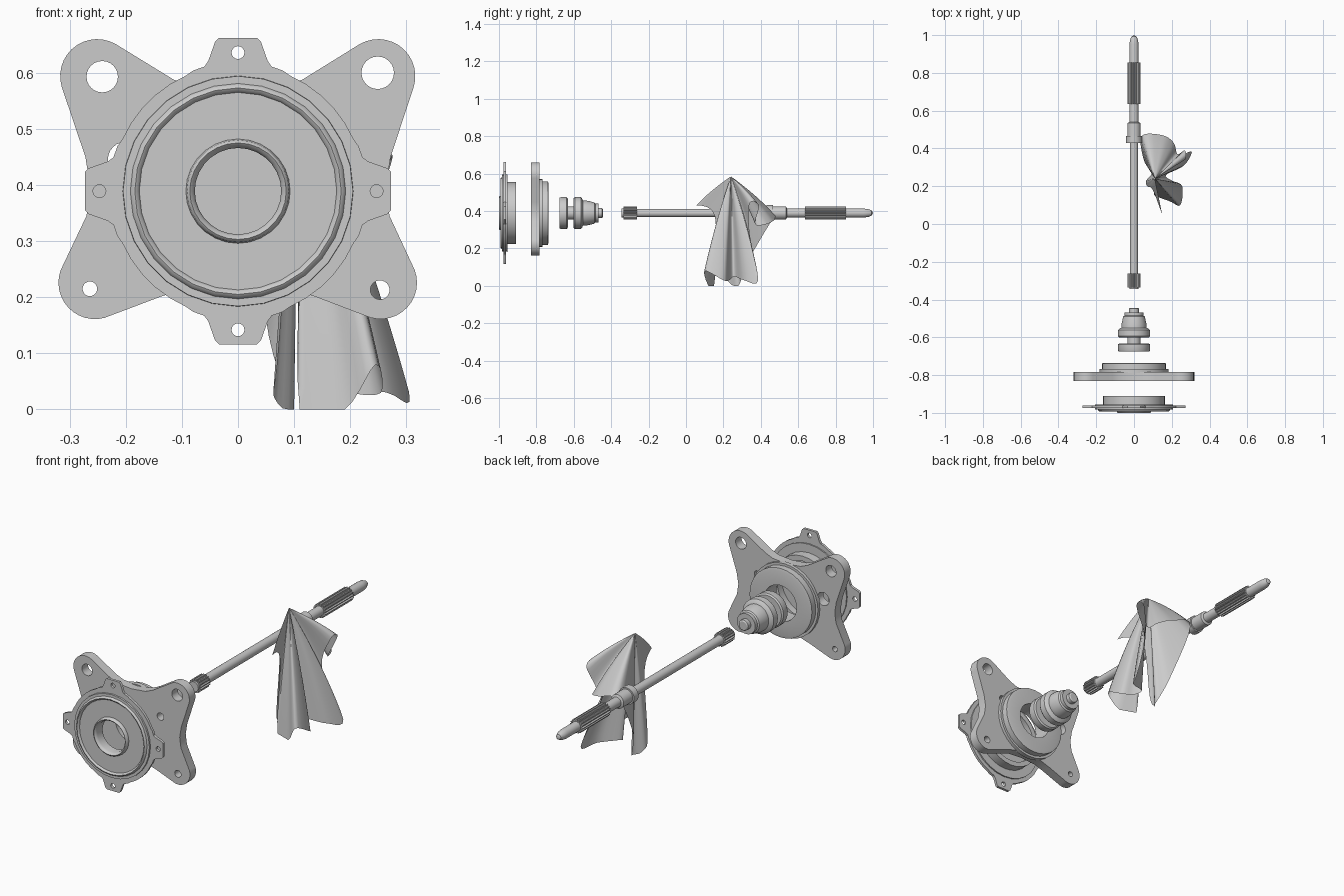
import bpy, bmesh
from math import sin, cos, pi, radians
from mathutils import Vector

if "Cube" in bpy.data.objects:
    bpy.data.objects.remove(bpy.data.objects["Cube"])

ZC = 0.389  # height of the common axis


def finish(ob, angle=30):
    bpy.ops.object.select_all(action='DESELECT')
    ob.select_set(True)
    bpy.context.view_layer.objects.active = ob
    if ob.type == 'CURVE':
        bpy.ops.object.convert(target='MESH')
        ob = bpy.context.object
    bpy.ops.object.shade_smooth_by_angle(angle=radians(angle))
    return ob


def mesh_object(name, verts, faces, angle=30):
    me = bpy.data.meshes.new(name)
    me.from_pydata(verts, [], faces)
    bm = bmesh.new()
    bm.from_mesh(me)
    bmesh.ops.remove_doubles(bm, verts=bm.verts, dist=1e-5)
    bmesh.ops.recalc_face_normals(bm, faces=bm.faces)
    bm.to_mesh(me)
    bm.free()
    ob = bpy.data.objects.new(name, me)
    bpy.context.collection.objects.link(ob)
    return finish(ob, angle)


def lathe(name, profile, closed=False, n=32, angle=30):
    """Revolve (radius, y) points round the axis."""
    m = len(profile)
    verts = [(r * cos(2 * pi * i / n), y, ZC + r * sin(2 * pi * i / n))
             for i in range(n) for r, y in profile]
    faces = [(i * m + j, i * m + (j + 1) % m,
              (i + 1) % n * m + (j + 1) % m, (i + 1) % n * m + j)
             for i in range(n) for j in range(m if closed else m - 1)]
    return mesh_object(name, verts, faces, angle)


def arc(cx, cz, r, a0=0, a1=360, n=24):
    """Arc points; a full circle omits the repeated end point."""
    k = n if a1 - a0 == 360 else n - 1
    return [(cx + r * cos(radians(a0 + (a1 - a0) * i / k)),
             cz + r * sin(radians(a0 + (a1 - a0) * i / k))) for i in range(n)]


def plate(name, loops, y0, y1):
    """Extrude an (x, z) outline with holes between two y positions."""
    cu = bpy.data.curves.new(name, 'CURVE')
    cu.dimensions = '2D'
    cu.fill_mode = 'BOTH'
    cu.extrude = (y1 - y0) / 2
    for pts in loops:
        s = cu.splines.new('POLY')
        s.points.add(len(pts) - 1)
        for p, (x, z) in zip(s.points, pts):
            p.co = (x, z, 0, 1)
        s.use_cyclic_u = True
    ob = bpy.data.objects.new(name, cu)
    bpy.context.collection.objects.link(ob)
    ob.rotation_euler = (pi / 2, 0, 0)
    ob.location = (0, (y0 + y1) / 2, 0)
    return finish(ob)


def splines(name, y0, y1, ro, ri, teeth=16):
    pts = []
    for i in range(teeth * 4):
        a = 2 * pi * (i + 0.5) / (teeth * 4)
        r = ro if i % 4 < 2 else ri
        pts.append((r * cos(a), ZC + r * sin(a)))
    return plate(name, [pts], y0, y1)


# Retainer flange with four ears
outline, holes = [], [arc(0, ZC, 0.085, n=32)]
ear = [(0.215, -0.08), (0.222, -0.06), (0.232, -0.053), (0.266, -0.041), (0.273, -0.034)]
ear += [(r, -t) for r, t in reversed(ear)]
for q in range(4):
    c, s = round(cos(q * pi / 2)), round(sin(q * pi / 2))
    outline += [(r * c - t * s, ZC + r * s + t * c) for r, t in ear]
    outline += arc(0, ZC, 0.226, q * 90 + 24, q * 90 + 66, 6)
    holes.append(arc(0.247 * c, ZC + 0.247 * s, 0.0115, n=16))
plate("retainer_flange", [outline] + holes, -0.975, -0.962)

# Retainer body with front hub, raised bead and rear bearing seat
lathe("retainer_body", [
    (0.077, -0.985), (0.08, -0.995), (0.086, -1.0), (0.091, -0.996), (0.093, -0.983),
    (0.176, -0.983), (0.179, -0.989), (0.184, -0.992), (0.189, -0.989), (0.192, -0.983),
    (0.205, -0.983), (0.207, -0.955), (0.165, -0.955), (0.165, -0.91),
    (0.14, -0.91), (0.14, -0.945), (0.077, -0.945)], closed=True, n=28, angle=50)

# Adapter plate: four lobes joined by waists, with bolt holes
star = arc(0.25, 0.594, 0.066, -17, 120, 14)
star += [(0.115, 0.588), (0.075, 0.572), (0, 0.565), (-0.075, 0.572), (-0.115, 0.588)]
star += arc(-0.251, 0.594, 0.066, 60, 197, 14)
star += [(-0.272, 0.45), (-0.263, 0.395), (-0.27, 0.345)]
star += arc(-0.255, 0.226, 0.065, 160, 296, 14)
star += [(-0.135, 0.202), (-0.08, 0.22), (0, 0.226), (0.08, 0.22), (0.135, 0.202)]
star += arc(0.254, 0.226, 0.065, 244, 380, 14)
star += [(0.27, 0.345), (0.263, 0.395), (0.272, 0.45)]
bolts = [(-0.242, 0.593, 0.028), (0.249, 0.60, 0.029), (-0.264, 0.215, 0.013),
         (0.253, 0.213, 0.017), (-0.2, 0.445, 0.032), (0.158, 0.47, 0.018)]
plate("adapter_plate", [star, arc(0, ZC, 0.088, n=32)] + [arc(*b) for b in bolts],
      -0.83, -0.783)
lathe("adapter_boss", [(0.088, -0.79), (0.182, -0.79), (0.182, -0.768), (0.17, -0.768),
                       (0.17, -0.738), (0.158, -0.735), (0.088, -0.735)], closed=True)

# Stepped input gear
lathe("input_gear", [
    (0, -0.675), (0.082, -0.675), (0.085, -0.668), (0.085, -0.638), (0.078, -0.632),
    (0.035, -0.632), (0.035, -0.602), (0.078, -0.602), (0.085, -0.594), (0.085, -0.562),
    (0.077, -0.555), (0.066, -0.55), (0.066, -0.53), (0.057, -0.49), (0.05, -0.485),
    (0.05, -0.468), (0.026, -0.468), (0.026, -0.448), (0.02, -0.444), (0, -0.444)])

# Long shaft with collars and rounded tip
lathe("shaft", [
    (0, -0.345), (0.025, -0.345), (0.025, -0.265), (0.022, -0.26), (0.022, 0.43),
    (0.042, 0.43), (0.042, 0.465), (0.035, 0.465), (0.035, 0.535), (0.024, 0.54),
    (0.024, 0.95), (0.021, 0.975), (0.013, 0.993), (0, 1.0)], n=24)
splines("rear_splines", 0.635, 0.855, 0.035, 0.028)
splines("front_splines", -0.335, -0.262, 0.034, 0.027)

# Hanging rag: pinched peak lofted to a folded hem
peak = Vector((0.11, 0.24, 0.585))
hem = [Vector(p) for p in [
    (0.305, 0.385, 0.03), (0.265, 0.31, 0.03), (0.17, 0.26, 0.05), (0.20, 0.23, 0.03),
    (0.255, 0.20, 0.03), (0.245, 0.10, 0.08), (0.19, 0.12, 0.0), (0.11, 0.15, 0.0),
    (0.12, 0.155, 0.37), (0.148, 0.055, 0.43), (0.10, 0.18, 0.38),
    (0.07, 0.20, 0.08), (0.065, 0.23, 0.02), (0.10, 0.28, 0.0), (0.055, 0.33, 0.13),
    (0.04, 0.465, 0.36), (0.15, 0.47, 0.35), (0.21, 0.43, 0.33), (0.23, 0.37, 0.33),
    (0.27, 0.39, 0.43), (0.27, 0.34, 0.44), (0.22, 0.34, 0.28)]]
rim, n = [], len(hem)
for i in range(n):
    a, b, c, d = (hem[(i + k) % n] for k in (-1, 0, 1, 2))
    for k in range(5):
        t = k / 5
        p = b + (c - a) * t / 2 + (2 * a - 5 * b + 4 * c - d) * t * t / 2 \
            + (3 * b - a - 3 * c + d) * t ** 3 / 2
        p.z = max(p.z, 0)
        rim.append(p)
rows = 14
verts = []
for r in range(rows + 1):
    t = 0.01 + 0.99 * r / rows
    for p in rim:
        v = peak.lerp(p, t)
        out = (p - peak) * (0.22 * t * (1 - t))
        verts.append((v.x + out.x, v.y + out.y, v.z))
m = len(rim)
faces = [(r * m + i, r * m + (i + 1) % m, (r + 1) * m + (i + 1) % m, (r + 1) * m + i)
         for r in range(rows) for i in range(m)]
mesh_object("hanging_rag", verts, faces, 60)
